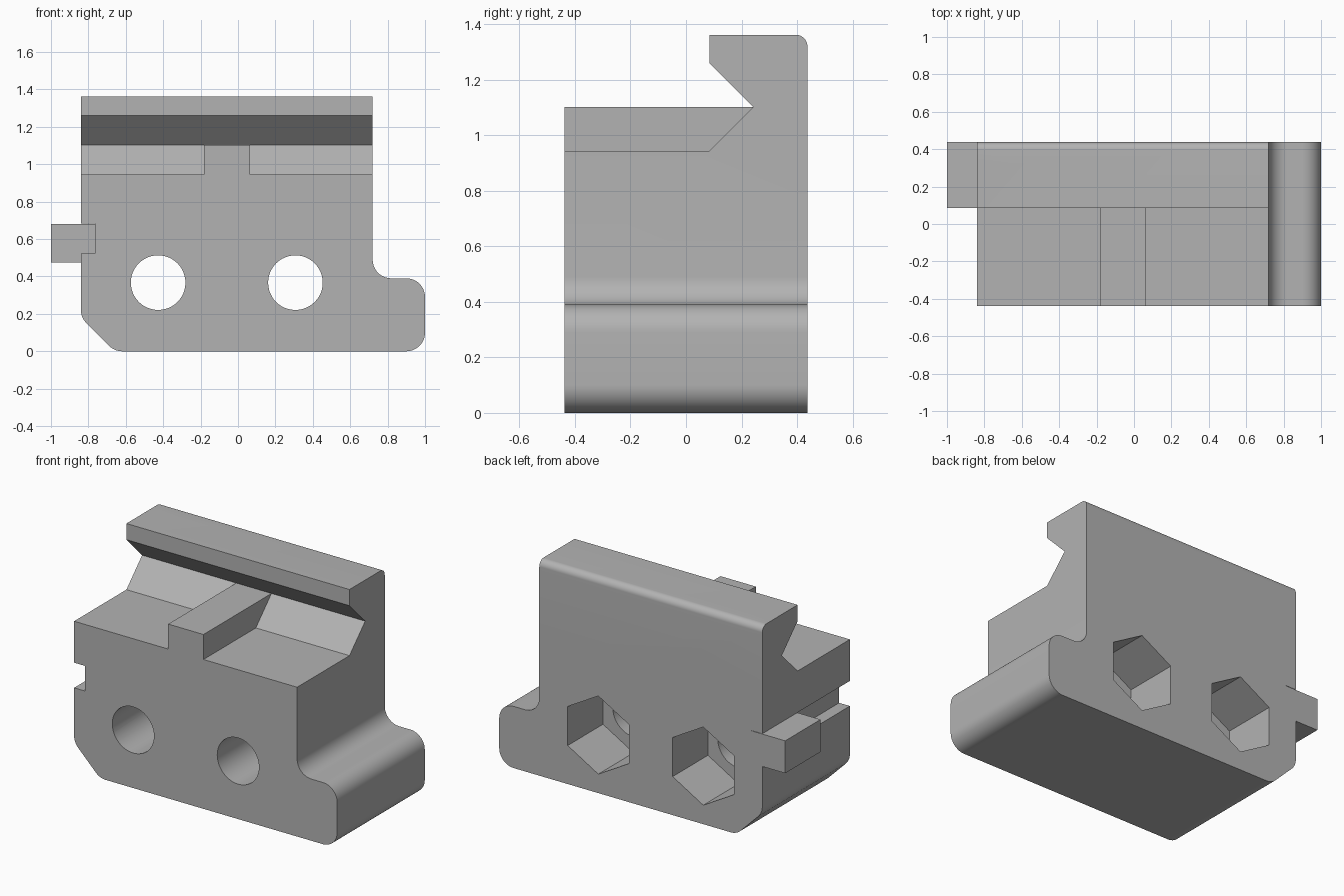
import bpy, bmesh, math
from mathutils import Vector

cube = bpy.data.objects.get("Cube")
if cube:
    bpy.data.objects.remove(cube, do_unlink=True)

grey = bpy.data.materials.new("light_grey")
grey.use_nodes = True
colour = (0.45, 0.45, 0.45, 1)
grey.diffuse_color = colour
grey.node_tree.nodes["Principled BSDF"].inputs["Base Color"].default_value = colour

HALF_DEPTH = 0.4375
TOP = 1.362
SHELF = 0.944     # clamp shelf
RIB = 1.102       # top of the central rib
LIP = 0.085       # front of the hooked lip


def rounded(points, steps=12):
    """Outline from (u, v, radius) corners, each rounded by an arc."""
    out = []
    for i, (u, v, r) in enumerate(points):
        p = Vector((u, v))
        if r == 0:
            out.append(p)
            continue
        a = (Vector(points[i - 1][:2]) - p).normalized()
        b = (Vector(points[(i + 1) % len(points)][:2]) - p).normalized()
        half = a.angle(b) / 2
        centre = p + (a + b).normalized() * r / math.sin(half)
        start = p + a * r / math.tan(half) - centre
        end = p + b * r / math.tan(half) - centre
        sweep = start.angle(end)
        for k in range(steps + 1):
            t = k / steps
            out.append(centre + (start * math.sin((1 - t) * sweep)
                                 + end * math.sin(t * sweep)) / math.sin(sweep))
    return out


def prism(name, outline, lo, hi, axis):
    """Extrude an outline along y (outline in x, z) or x (outline in y, z)."""
    def place(p, d):
        return (p[0], d, p[1]) if axis == "y" else (d, p[0], p[1])
    bm = bmesh.new()
    face = bm.faces.new([bm.verts.new(place(p, lo)) for p in outline])
    moved = bmesh.ops.extrude_face_region(bm, geom=[face])["geom"]
    step = Vector(place((0, 0), hi - lo))
    bmesh.ops.translate(bm, vec=step,
                        verts=[g for g in moved if isinstance(g, bmesh.types.BMVert)])
    bmesh.ops.recalc_face_normals(bm, faces=bm.faces)
    mesh = bpy.data.meshes.new(name)
    bm.to_mesh(mesh)
    bm.free()
    mesh.materials.append(grey)
    obj = bpy.data.objects.new(name, mesh)
    bpy.context.collection.objects.link(obj)
    return obj


def activate(obj):
    bpy.ops.object.select_all(action="DESELECT")
    obj.select_set(True)
    bpy.context.view_layer.objects.active = obj


def combine(obj, tool, operation="DIFFERENCE"):
    mod = obj.modifiers.new(tool.name, "BOOLEAN")
    mod.object, mod.operation, mod.solver = tool, operation, "EXACT"
    activate(obj)
    bpy.ops.object.modifier_apply(modifier=mod.name)
    bpy.data.objects.remove(tool, do_unlink=True)


def ring(x, z, radius, sides):
    return [(x + radius * math.sin(math.tau * k / sides),
             z + radius * math.cos(math.tau * k / sides)) for k in range(sides)]


# Body: front outline with chamfered corner and rounded foot
front = rounded([(-0.84, 0.18, 0.1), (-0.66, 0, 0.1), (1, 0, 0.1), (1, 0.39, 0.1),
                 (0.72, 0.39, 0.1), (0.72, TOP, 0), (-0.84, TOP, 0)])
body = prism("body", front, -HALF_DEPTH, HALF_DEPTH, "y")

# Side outline: hooked lip with a rounded back edge
side = rounded([(-0.6, -0.2, 0), (0.6, -0.2, 0), (0.6, 0.8, 0), (HALF_DEPTH, 0.8, 0),
                (HALF_DEPTH, TOP, 0.042), (LIP, TOP, 0), (LIP, 1.26, 0),
                (0.242, RIB, 0), (-0.6, RIB, 0)])
combine(body, prism("side_outline", side, -1.2, 1.2, "x"), "INTERSECT")

# Dovetail pockets on both sides of the rib
pocket = [(-0.6, SHELF), (LIP, SHELF), (0.242, RIB), (-0.6, 1.2)]
for lo, hi in ((-1.1, -0.182), (0.065, 1.1)):
    combine(body, prism("pocket", pocket, lo, hi, "x"))

# Bolt holes with hexagonal nut recesses at the back
for x in (-0.427, 0.307):
    combine(body, prism("bolt_hole", ring(x, 0.367, 0.146, 48), -0.6, 0.6, "y"))
    combine(body, prism("nut_recess", ring(x, 0.367, 0.247, 6), LIP, 0.6, "y"))

# Slot along the right side
slot = [(-1.1, 0.523), (-0.765, 0.523), (-0.765, 0.682), (-1.1, 0.682)]
combine(body, prism("slot", slot, -0.6, 0.6, "y"))

# Lug seated in the back of the slot
lug = [(-1, 0.475), (-0.84, 0.475), (-0.84, 0.523), (-0.765, 0.523),
       (-0.765, 0.68), (-1, 0.68)]
prism("side_lug", lug, LIP, HALF_DEPTH, "y")

activate(body)
bpy.ops.object.shade_smooth_by_angle(angle=math.radians(25))
